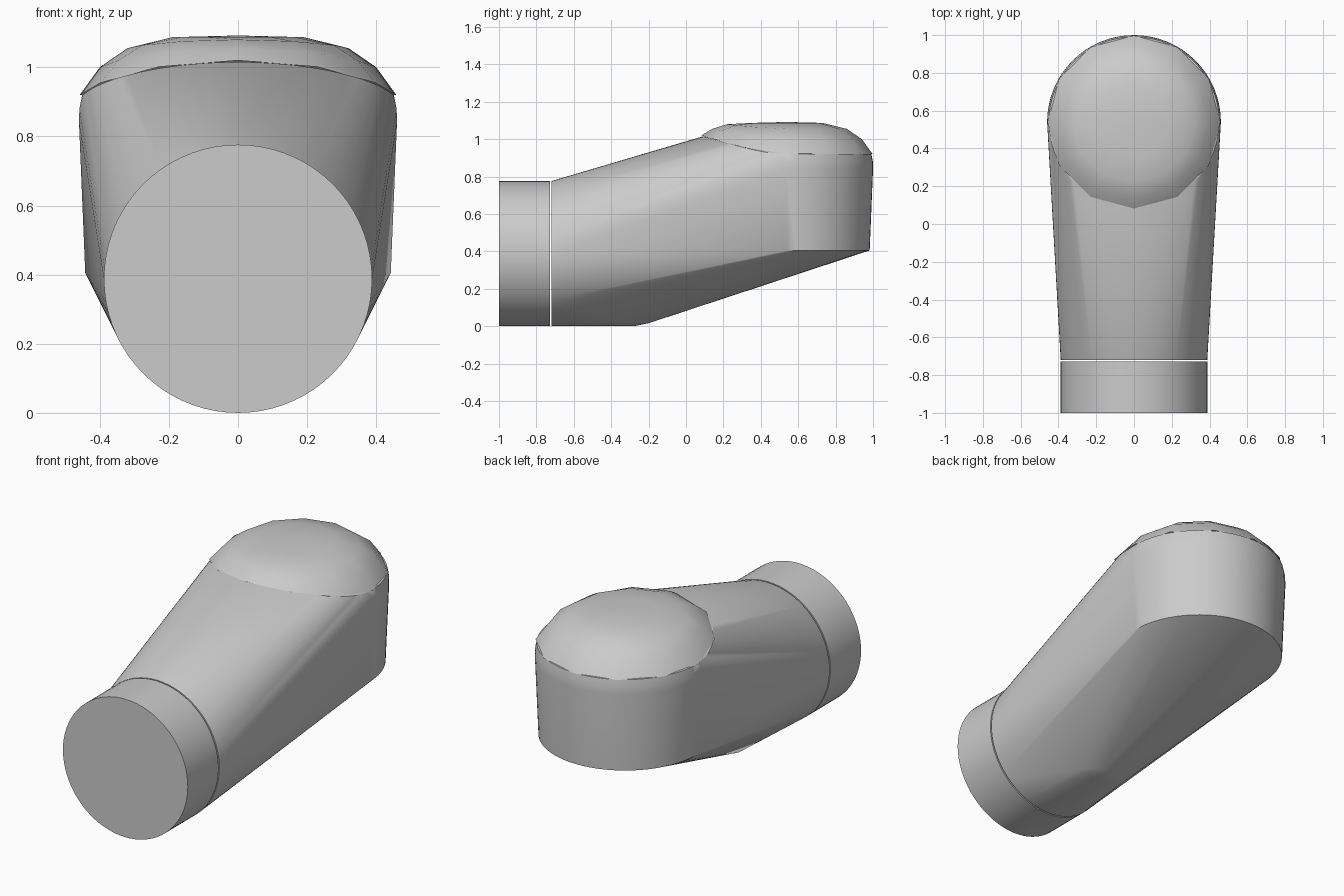
import bpy, bmesh
from math import sin, cos, pi, radians

cube = bpy.data.objects.get("Cube")
if cube:
    bpy.data.objects.remove(cube, do_unlink=True)

grey = bpy.data.materials.new("plain grey")
grey.use_nodes = True
grey.diffuse_color = (0.6, 0.6, 0.6, 1)
grey.node_tree.nodes["Principled BSDF"].inputs["Base Color"].default_value = (0.6, 0.6, 0.6, 1)

R = 0.388        # pipe radius
HEAD_Y = 0.54    # centre of the upright head


def finish(name, bm, angle):
    """Turn a bmesh into a smooth shaded object with sharp creases."""
    bmesh.ops.recalc_face_normals(bm, faces=bm.faces)
    mesh = bpy.data.meshes.new(name)
    bm.to_mesh(mesh)
    bm.free()
    mesh.materials.append(grey)
    mesh.shade_smooth()
    mesh.set_sharp_from_angle(angle=radians(angle))
    obj = bpy.data.objects.new(name, mesh)
    bpy.context.collection.objects.link(obj)
    return obj


def pipe_point(y, a):
    return (R * sin(a), y, R - R * cos(a))


def head_point(r, a, z):
    return (r * sin(a), HEAD_Y + r * cos(a), z)


def front_rise(y):
    """0 on the back of the head, 1 at its front edge."""
    return max(0.0, (0.5 - y) / 0.41) ** 1.3


def hull(name, points):
    bm = bmesh.new()
    for p in points:
        bm.verts.new(p)
    res = bmesh.ops.convex_hull(bm, input=bm.verts)
    spare = {g for g in res["geom_interior"] + res["geom_unused"]
             if isinstance(g, bmesh.types.BMVert)}
    bmesh.ops.delete(bm, geom=list(spare), context="VERTS")
    bmesh.ops.dissolve_limit(bm, angle_limit=radians(0.1), verts=bm.verts, edges=bm.edges)
    return finish(name, bm, 30)


# Short round collar at the front
N = 72
ring = [2 * pi * i / N for i in range(N)]
hull("collar", [pipe_point(y, a) for y in (-1, -0.728) for a in ring])

# Body: round inlet blending into an upright rounded head
points = [pipe_point(-0.72, a) for a in ring]
points += [pipe_point(-0.28, radians(d)) for d in range(-20, 21, 5)]
points += [(x, -0.2, 0.016) for x in (-0.05, 0, 0.05)]
half = [pi * (i / 32 - 0.5) for i in range(33)]
for r, z in ((0.442, 0.405), (0.46, 0.84), (0.459, 0.88), (0.451, 0.92)):
    points += [head_point(r, a, z) for a in half]
for a in ring:
    x, y, z = head_point(0.45, a, 0.92)
    points.append((x, y, z + 0.095 * front_rise(y)))
hull("body", points)

# Faceted domed cap, raised along the front edge
SIDES = 12
bm = bmesh.new()
loops = []
for r, z, lift in ((0.458, 0.92, 0.1), (0.4, 1.0, 0.055), (0.32, 1.055, 0.025), (0.19, 1.087, 0)):
    loop = []
    for i in range(SIDES):
        a = 2 * pi * i / SIDES
        rise = front_rise(HEAD_Y + 0.45 * cos(a))
        loop.append(bm.verts.new(head_point(r, a, z + lift * rise)))
    loops.append(loop)
for low, high in zip(loops, loops[1:]):
    for i in range(SIDES):
        j = (i + 1) % SIDES
        bm.faces.new((low[i], low[j], high[j], high[i]))
tip = bm.verts.new((0, HEAD_Y, 1.092))
for i in range(SIDES):
    bm.faces.new((loops[-1][i], loops[-1][(i + 1) % SIDES], tip))
finish("domed_cap", bm, 32)
